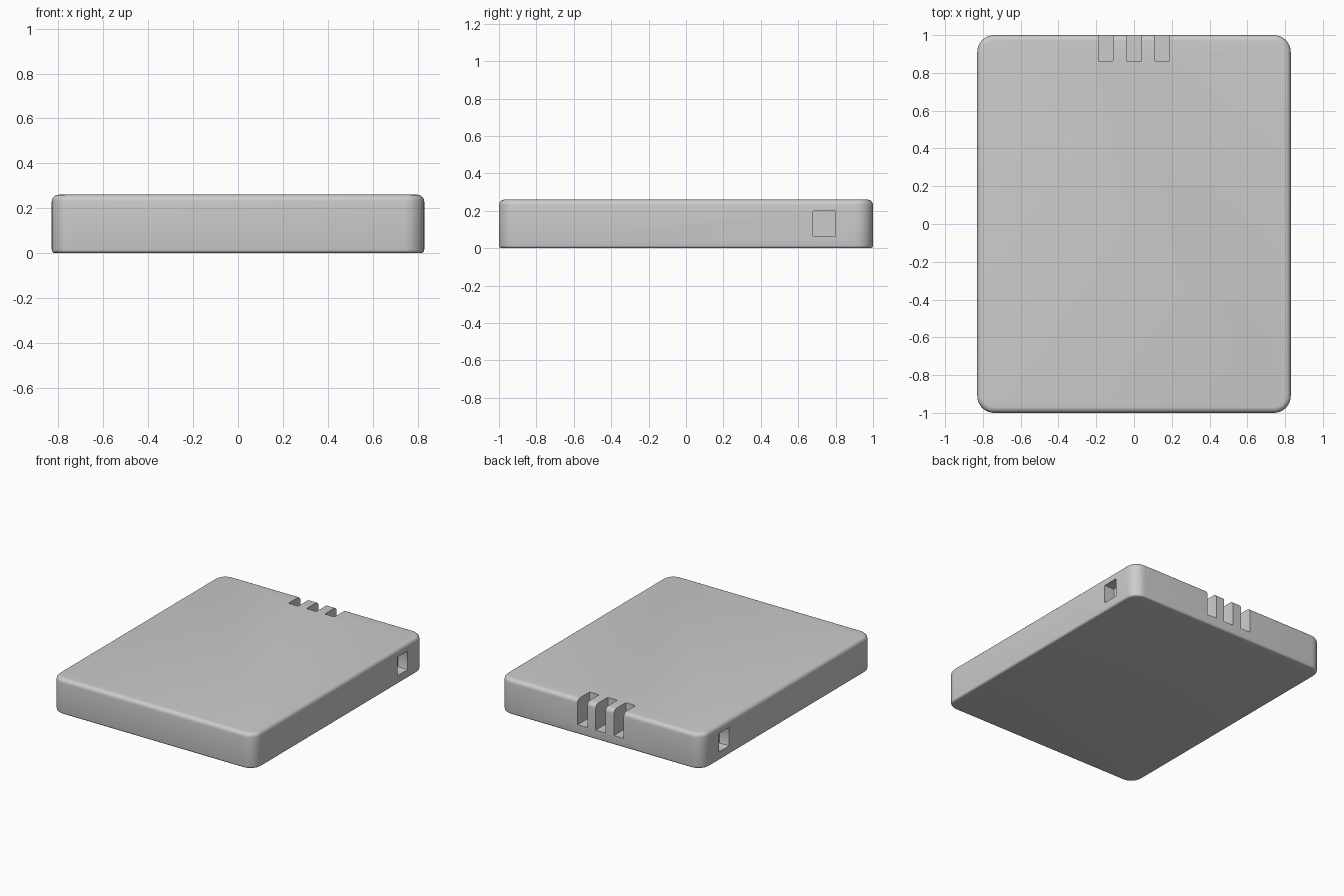
import bpy, bmesh

if "Cube" in bpy.data.objects:
    bpy.data.objects.remove(bpy.data.objects["Cube"])

HX, HY, H = 0.83, 1.0, 0.26


def bevel(bm, test, width, segments):
    edges = [e for e in bm.edges if test(e)]
    bmesh.ops.bevel(bm, geom=edges, offset=width, segments=segments,
                    profile=0.5, affect='EDGES', clamp_overlap=True)


def box(name, lo, hi, bevels):
    bm = bmesh.new()
    bmesh.ops.create_cube(bm, size=1)
    for v in bm.verts:
        v.co = [(a + b) / 2 + c * (b - a) for a, b, c in zip(lo, hi, v.co)]
    for test, width, segments in bevels:
        bevel(bm, test, width, segments)
    mesh = bpy.data.meshes.new(name)
    bm.to_mesh(mesh)
    bm.free()
    obj = bpy.data.objects.new(name, mesh)
    bpy.context.collection.objects.link(obj)
    return obj


def along(axis):
    return lambda e: all(abs(e.verts[0].co[i] - e.verts[1].co[i]) < 1e-5
                         for i in range(3) if i != axis)


def at_height(z):
    return lambda e: all(abs(v.co.z - z) < 1e-5 for v in e.verts)


# Flat rounded body with a softer top rim than bottom rim
body = box("battery_body", (-HX, -HY, 0), (HX, HY, H),
           [(along(2), 0.09, 10), (at_height(H), 0.03, 5), (at_height(0), 0.015, 4)])

cutters = []
# Three contact slots open to the back and top
for x in (-0.149, 0, 0.149):
    cutters.append(box("contact_slot_cutter", (x - 0.04, 0.86, 0.07), (x + 0.04, 1.1, 0.4),
                       [(along(2), 0.008, 2)]))

# Latch pocket on each side
for s in (-1, 1):
    x0, x1 = sorted((s * (HX - 0.08), s * (HX + 0.1)))
    cutters.append(box("latch_pocket_cutter", (x0, 0.68, 0.063), (x1, 0.80, 0.20),
                       [(along(0), 0.004, 2)]))

# Cut the recesses, then bake them in
for c in cutters:
    c.hide_render = True
    mod = body.modifiers.new("recess", 'BOOLEAN')
    mod.operation = 'DIFFERENCE'
    mod.solver = 'EXACT'
    mod.object = c
bpy.context.view_layer.objects.active = body
body.select_set(True)
for mod in list(body.modifiers):
    bpy.ops.object.modifier_apply(modifier=mod.name)
for c in cutters:
    bpy.data.objects.remove(c, do_unlink=True)

bpy.ops.object.shade_smooth_by_angle(angle=0.6)
